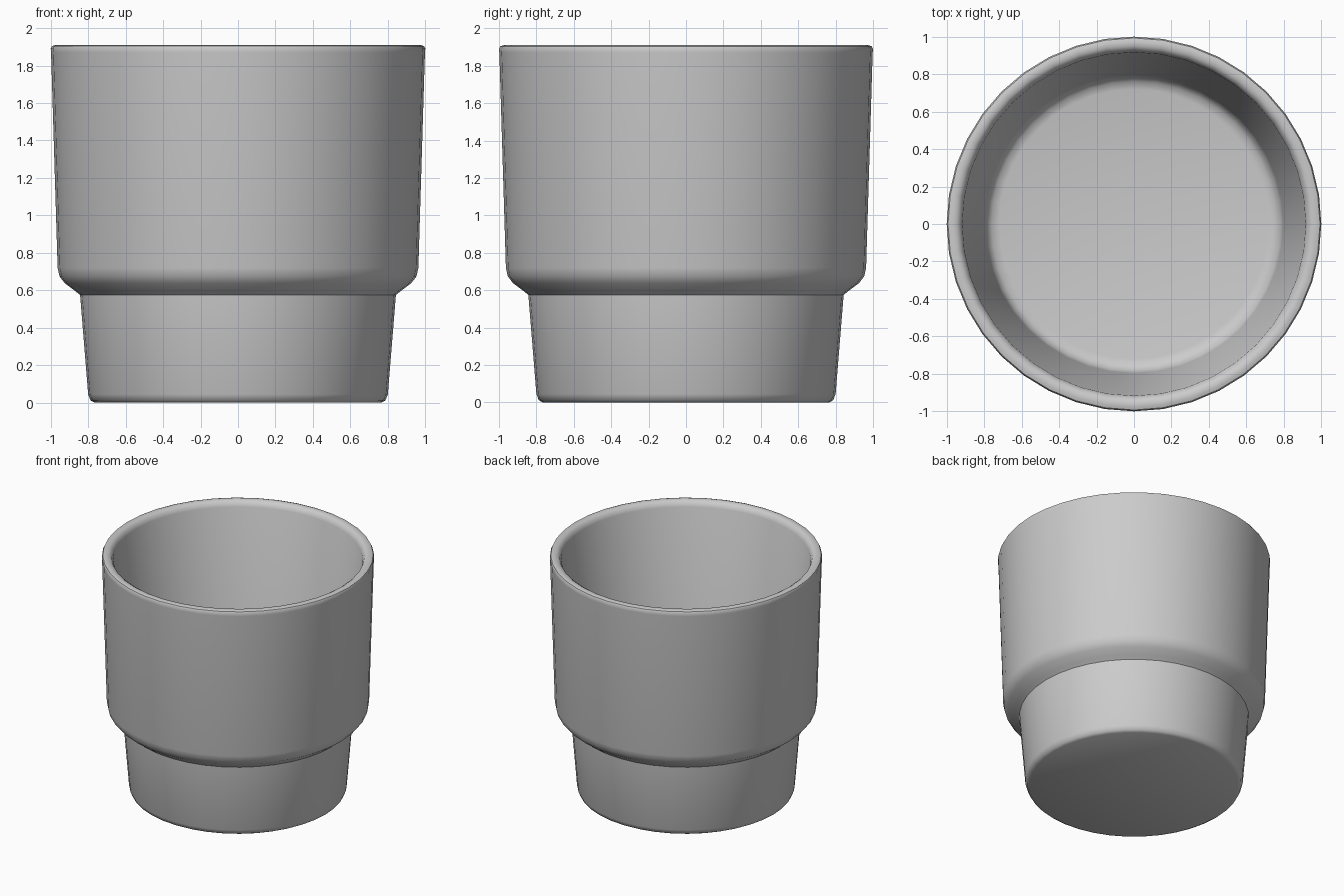
import bpy, bmesh, math

cube = bpy.data.objects.get("Cube")
if cube:
    bpy.data.objects.remove(cube, do_unlink=True)

SIDES = 40

# Material
grey = bpy.data.materials.new("plain grey")
grey.use_nodes = True
colour = (0.6, 0.6, 0.6, 1)
grey.diffuse_color = colour
grey.node_tree.nodes["Principled BSDF"].inputs["Base Color"].default_value = colour

# Cup profile (radius, height): underside, foot, shoulder, body, lip, bowl
underside = [(0, 0), (0.765, 0), (0.787, 0.012), (0.8, 0.045)]
shoulder = [(0.843, 0.575), (0.87, 0.597), (0.925, 0.638), (0.953, 0.675), (0.963, 0.72)]
lip = [(0.998, 1.87), (1, 1.89), (0.993, 1.904), (0.975, 1.91),
       (0.95, 1.908), (0.93, 1.895), (0.917, 1.865)]
bowl = [(0.797, 0.5), (0.786, 0.458), (0.76, 0.43), (0.72, 0.42), (0, 0.42)]
profile = underside + shoulder + lip + bowl


def lathe(name, points, material):
    bm = bmesh.new()
    verts = [bm.verts.new((r, 0, z)) for r, z in points]
    edges = [bm.edges.new(pair) for pair in zip(verts, verts[1:])]
    bmesh.ops.spin(bm, geom=verts + edges, cent=(0, 0, 0), axis=(0, 0, 1),
                   angle=math.tau, steps=SIDES, use_merge=True)
    bmesh.ops.remove_doubles(bm, verts=bm.verts, dist=0.0005)
    bmesh.ops.recalc_face_normals(bm, faces=bm.faces)
    mesh = bpy.data.meshes.new(name)
    bm.to_mesh(mesh)
    bm.free()
    mesh.materials.append(material)
    obj = bpy.data.objects.new(name, mesh)
    bpy.context.collection.objects.link(obj)
    return obj


# Stepped stacking cup
cup = lathe("cup", profile, grey)
bpy.ops.object.select_all(action='DESELECT')
cup.select_set(True)
bpy.context.view_layer.objects.active = cup
bpy.ops.object.shade_smooth_by_angle(angle=math.radians(40))
